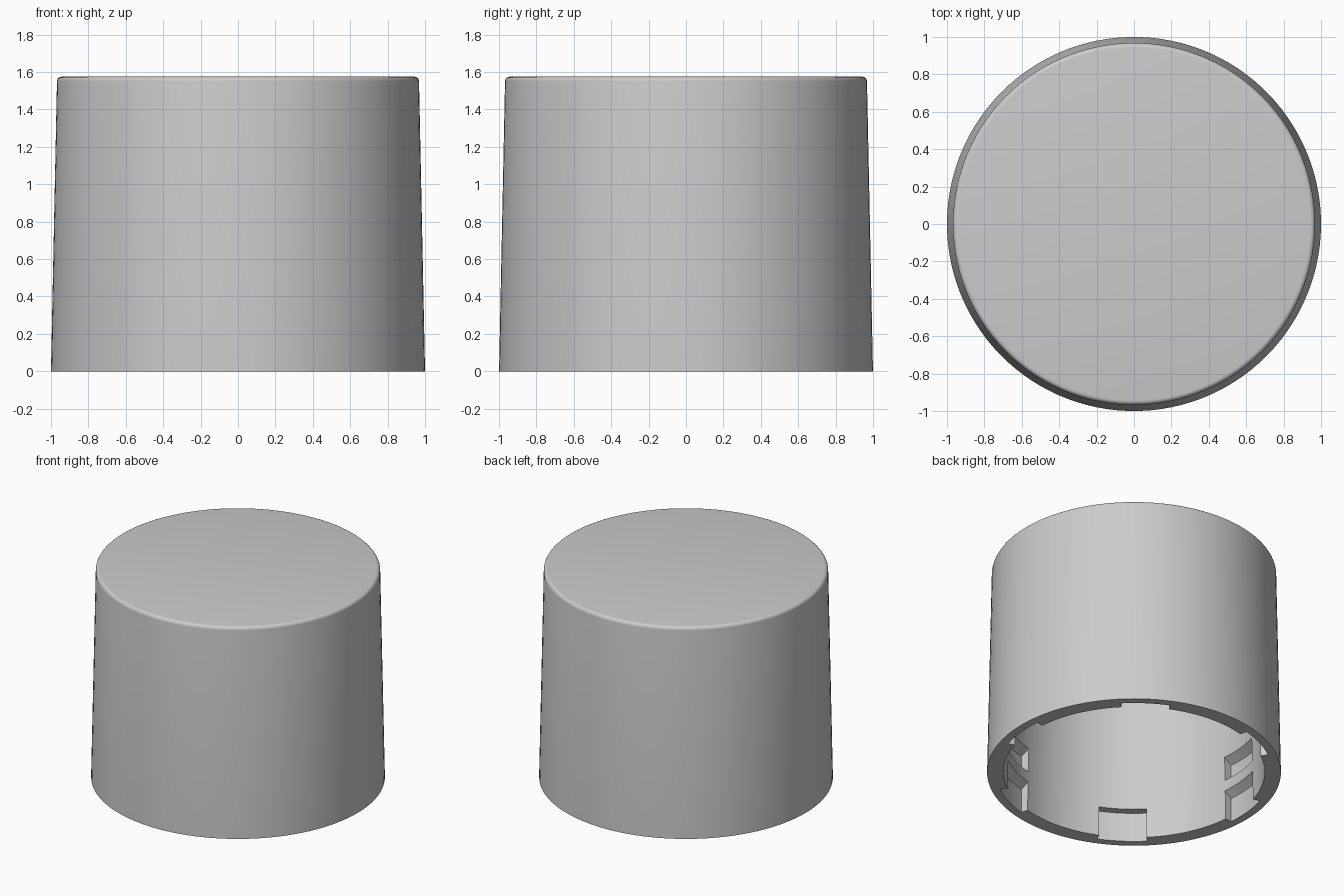
import bpy, bmesh, math

cube = bpy.data.objects.get("Cube")
if cube:
    bpy.data.objects.remove(cube)

HEIGHT, TOP_R, FILLET = 1.575, 0.968, 0.025
CEILING, CEILING_R = 1.46, 0.86
WALL_R, SLOT_R = 0.89, 0.942
SLOTS, FIRST_SLOT, HALF_WIDTH, STEP = 6, 55, 10.5, 3

# Inner wall stations as (is recessed, z): plain notch, and notch with a snap tooth
PLAIN = [(1, 0), (1, .22), (0, .22), (0, .30), (0, .30), (0, .44), (0, .48)]
SNAP = [(1, 0), (1, .18), (0, .22), (0, .30), (1, .30), (1, .44), (0, .48)]


def wall_radius(z):
    return WALL_R + (CEILING_R - WALL_R) * z / CEILING


def profile(stations, recessed):
    """Closed section from top centre, down the outside, up the inside."""
    pts = [(0, HEIGHT)]
    for i in range(6):
        a = math.radians(90 - 18 * i)
        pts.append((TOP_R - FILLET + FILLET * math.cos(a),
                    HEIGHT - FILLET + FILLET * math.sin(a)))
    pts.append((1, 0))
    pts += [(SLOT_R if deep and recessed else wall_radius(z), z)
            for deep, z in stations]
    return pts + [(CEILING_R, CEILING), (0, CEILING)]


# Columns around the cap; slot edges are doubled to make the slot side walls
columns = []
pitch = 360 / SLOTS
for s in range(SLOTS):
    centre = FIRST_SLOT + s * pitch
    stations = PLAIN if s % 2 else SNAP
    gap = pitch / 2 - HALF_WIDTH
    n_gap, n_slot = round(gap / STEP), round(2 * HALF_WIDTH / STEP)
    for i in range(n_gap + 1):
        columns.append((centre - pitch / 2 + gap * i / n_gap, stations, False))
    for i in range(n_slot + 1):
        columns.append((centre - HALF_WIDTH + 2 * HALF_WIDTH * i / n_slot, stations, True))
    for i in range(n_gap + 1):
        columns.append((centre + HALF_WIDTH + gap * i / n_gap, stations, False))

bm = bmesh.new()
rings = []
for angle, stations, recessed in columns:
    a = math.radians(angle)
    rings.append([bm.verts.new((r * math.cos(a), r * math.sin(a), z))
                  for r, z in profile(stations, recessed)])
for left, right in zip(rings, rings[1:] + rings[:1]):
    for i in range(len(left) - 1):
        bm.faces.new((left[i], right[i], right[i + 1], left[i + 1]))
bmesh.ops.remove_doubles(bm, verts=bm.verts, dist=1e-5)
flat = [f for f in bm.faces if f.calc_area() < 1e-7]
bmesh.ops.delete(bm, geom=flat, context='FACES')
bmesh.ops.recalc_face_normals(bm, faces=bm.faces)

mesh = bpy.data.meshes.new("cap")
bm.to_mesh(mesh)
bm.free()
cap = bpy.data.objects.new("cap", mesh)
bpy.context.collection.objects.link(cap)

# Single plain grey
grey = bpy.data.materials.new("light_grey")
grey.use_nodes = True
colour = (0.6, 0.6, 0.6, 1)
grey.diffuse_color = colour
grey.node_tree.nodes["Principled BSDF"].inputs["Base Color"].default_value = colour
mesh.materials.append(grey)

bpy.ops.object.select_all(action='DESELECT')
cap.select_set(True)
bpy.context.view_layer.objects.active = cap
bpy.ops.object.shade_smooth_by_angle(angle=math.radians(30))
